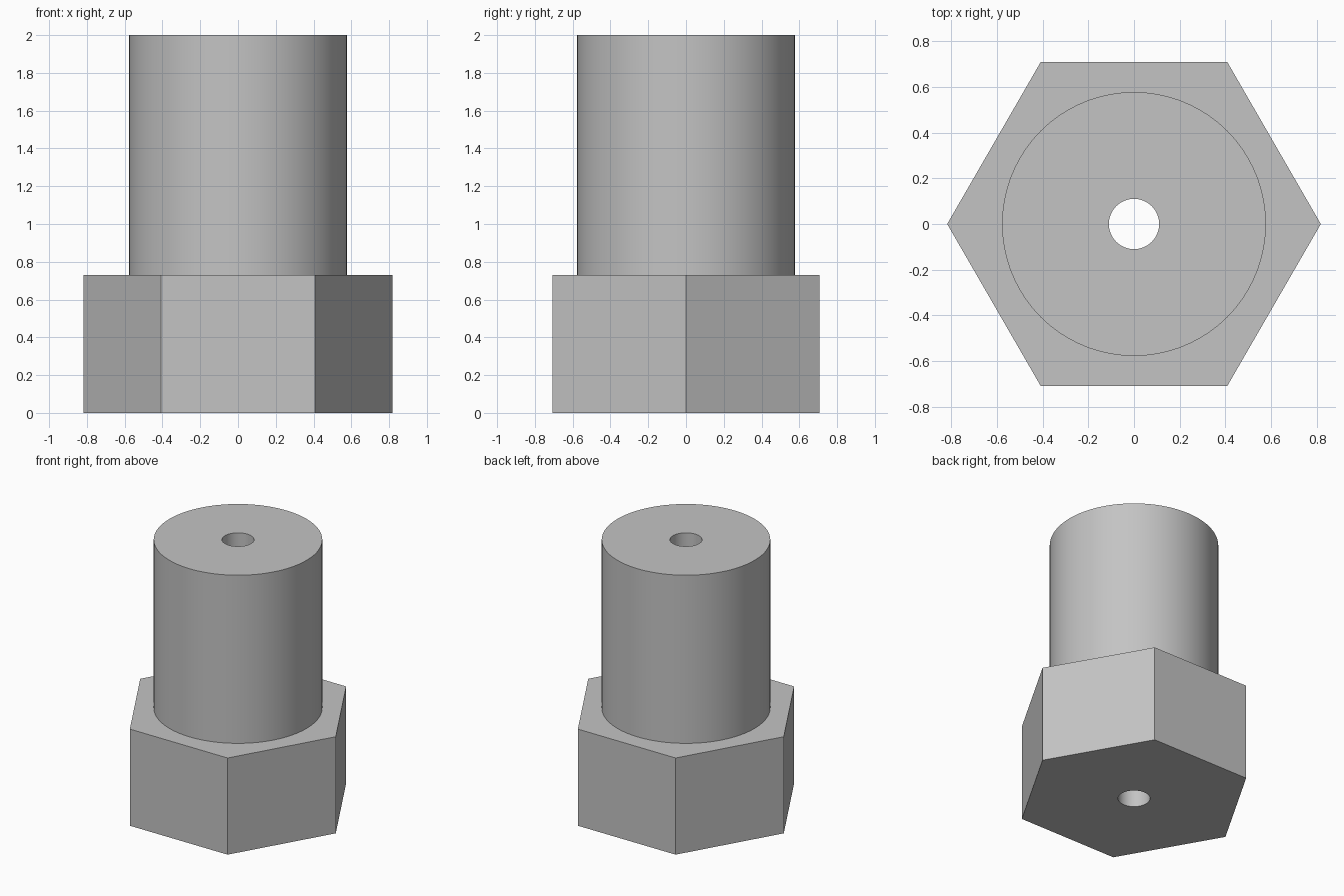
import bpy
import bmesh
from math import cos, sin, tau, radians

HEX_RADIUS, SHANK_RADIUS, BORE_RADIUS = 0.817, 0.577, 0.11
HEAD_HEIGHT, TOTAL_HEIGHT = 0.73, 2.0
SEGMENTS = 72

cube = bpy.data.objects.get("Cube")
if cube:
    bpy.data.objects.remove(cube, do_unlink=True)

steel = bpy.data.materials.new("grey_steel")
steel.use_nodes = True
grey = (0.55, 0.55, 0.55, 1)
steel.diffuse_color = grey
steel.node_tree.nodes["Principled BSDF"].inputs["Base Color"].default_value = grey

bm = bmesh.new()


def ring(radius, z, sides):
    """Closed loop of edges around the axis."""
    verts = [bm.verts.new((radius * cos(tau * i / sides), radius * sin(tau * i / sides), z))
             for i in range(sides)]
    return [bm.edges.new((verts[i], verts[(i + 1) % sides])) for i in range(sides)]


def wall(lower, upper):
    bmesh.ops.bridge_loops(bm, edges=lower + upper)


def flat_annulus(outer, inner):
    bmesh.ops.triangle_fill(bm, use_beauty=True, use_dissolve=False,
                            edges=outer + inner, normal=(0, 0, 1))


hex_bottom = ring(HEX_RADIUS, 0, 6)
hex_top = ring(HEX_RADIUS, HEAD_HEIGHT, 6)
shank_bottom = ring(SHANK_RADIUS, HEAD_HEIGHT, SEGMENTS)
shank_top = ring(SHANK_RADIUS, TOTAL_HEIGHT, SEGMENTS)
bore_bottom = ring(BORE_RADIUS, 0, SEGMENTS)
bore_top = ring(BORE_RADIUS, TOTAL_HEIGHT, SEGMENTS)

# Hexagonal head, round shank and through bore
wall(hex_bottom, hex_top)
wall(shank_bottom, shank_top)
wall(bore_bottom, bore_top)

# Underside, shoulder and end face
flat_annulus(hex_bottom, bore_bottom)
flat_annulus(hex_top, shank_bottom)
flat_annulus(shank_top, bore_top)

bmesh.ops.recalc_face_normals(bm, faces=bm.faces)
mesh = bpy.data.meshes.new("hex_head_sleeve")
bm.to_mesh(mesh)
bm.free()
mesh.materials.append(steel)

sleeve = bpy.data.objects.new("hex_head_sleeve", mesh)
bpy.context.collection.objects.link(sleeve)
bpy.ops.object.select_all(action="DESELECT")
sleeve.select_set(True)
bpy.context.view_layer.objects.active = sleeve
bpy.ops.object.shade_smooth_by_angle(angle=radians(30))
